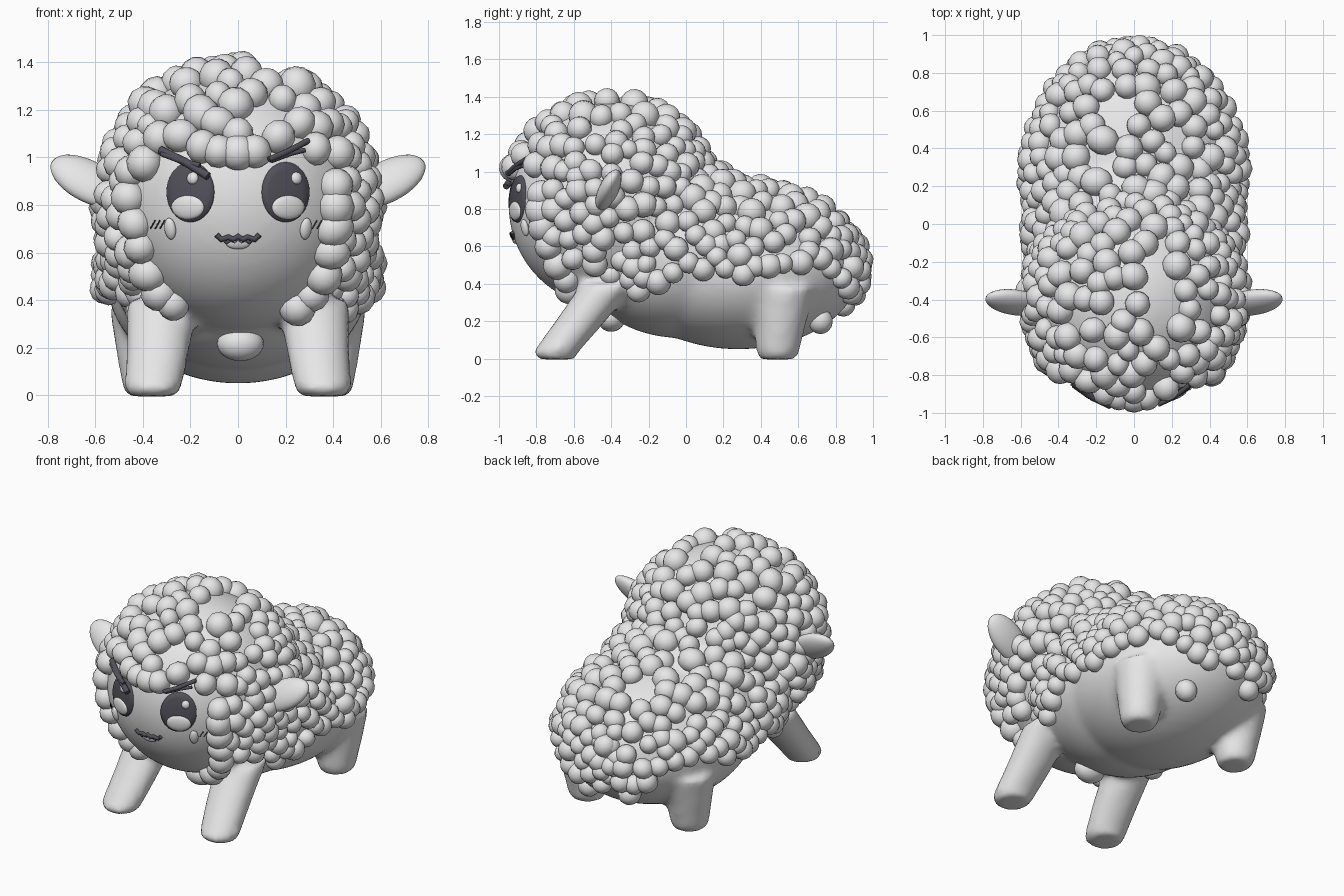
import bpy, bmesh, math, random
from mathutils import Vector, Matrix

if "Cube" in bpy.data.objects:
    bpy.data.objects.remove(bpy.data.objects["Cube"])

random.seed(7)


def material(name, rgb):
    m = bpy.data.materials.new(name)
    m.diffuse_color = (*rgb, 1)
    m.use_nodes = True
    m.node_tree.nodes["Principled BSDF"].inputs["Base Color"].default_value = m.diffuse_color
    return m


PALE = material("pale_grey", (0.8, 0.8, 0.8))
DARK = material("dark_grey", (0.085, 0.08, 0.1))

HEAD = Vector((0, -0.4, 0.82))
HEAD_R = 0.55
# Ellipsoids that make up the animal: centre, radii
BLOBS = [
    (HEAD, Vector((HEAD_R, HEAD_R, HEAD_R))),
    (Vector((0, -0.03, 0.56)), Vector((0.54, 0.56, 0.45))),
    (Vector((0, 0.28, 0.48)), Vector((0.55, 0.65, 0.43))),
]


def link(me, name, mat):
    me.polygons.foreach_set("use_smooth", [True] * len(me.polygons))
    me.materials.append(mat)
    ob = bpy.data.objects.new(name, me)
    bpy.context.collection.objects.link(ob)
    return ob


def finish(bm, name, mat):
    bmesh.ops.recalc_face_normals(bm, faces=bm.faces)
    me = bpy.data.meshes.new(name)
    bm.to_mesh(me)
    bm.free()
    return link(me, name, mat)


def add_ball(bm, c, r, rot=None, u=24, v=16):
    m = Matrix.Translation(c) @ (rot or Matrix()) @ Matrix.Diagonal((*r, 1))
    bmesh.ops.create_uvsphere(bm, u_segments=u, v_segments=v, radius=1, matrix=m)


def ball(name, c, r, mat, rot=None):
    bm = bmesh.new()
    add_ball(bm, Vector(c), r, rot)
    return finish(bm, name, mat)


# One curl shape, stamped many times into a single mesh
bm = bmesh.new()
bmesh.ops.create_uvsphere(bm, u_segments=12, v_segments=8, radius=1)
bm.verts.index_update()
CURL_VERTS = [v.co.copy() for v in bm.verts]
CURL_FACES = [[v.index for v in f.verts] for f in bm.faces]
bm.free()


def curl_cluster(name, curls, mat):
    verts, faces = [], []
    for p, r in curls:
        turn = (Matrix.Rotation(random.uniform(0, 6), 3, 'X')
                @ Matrix.Rotation(random.uniform(0, 6), 3, 'Z')
                @ Matrix.Diagonal((r, r * random.uniform(.9, 1.15), r)))
        base = len(verts)
        verts += [turn @ v + p for v in CURL_VERTS]
        faces += [[base + i for i in f] for f in CURL_FACES]
    me = bpy.data.meshes.new(name)
    me.from_pydata(verts, [], faces)
    return link(me, name, mat)


def on_face(x, z, lift=0.0):
    """Point on the front of the head."""
    r = HEAD_R + lift
    return Vector((x, HEAD.y - math.sqrt(max(r * r - x * x - (z - HEAD.z) ** 2, 0)), z))


def face_rot(x, z):
    """Rotation whose y axis is the head normal and z axis stays upright."""
    n = (on_face(x, z) - HEAD).normalized()
    side = n.cross(Vector((0, 0, 1))).normalized()
    return Matrix((side, n, side.cross(n))).transposed().to_4x4()


def tube(name, pts, radius, mat, lift=0.0):
    """Rounded line laid over the face."""
    cu = bpy.data.curves.new(name, 'CURVE')
    cu.dimensions = '3D'
    cu.bevel_depth = radius
    cu.bevel_resolution = 2
    cu.use_fill_caps = True
    sp = cu.splines.new('POLY')
    sp.points.add(len(pts) - 1)
    for p, (x, z) in zip(sp.points, pts):
        p.co = (*on_face(x, z, lift), 1)
    cu.materials.append(mat)
    bpy.context.collection.objects.link(bpy.data.objects.new(name, cu))


def bridge(bm, lo, hi):
    for i in range(len(lo)):
        j = (i + 1) % len(lo)
        bm.faces.new((lo[i], lo[j], hi[j], hi[i]))


# Skin: head, neck, body and legs fused into one soft form
def add_leg(bm, sections, n=24):
    rings = [[bm.verts.new((x + r * math.cos(i * math.tau / n), y + r * math.sin(i * math.tau / n), z))
              for i in range(n)] for x, y, z, r in sections]
    for lo, hi in zip(rings, rings[1:]):
        bridge(bm, lo, hi)
    bm.faces.new(rings[0][::-1])
    bm.faces.new(rings[-1])


bm = bmesh.new()
for c, r in BLOBS:
    add_ball(bm, c, r, None, 48, 32)
for s in (-1, 1):
    add_leg(bm, [(s * .358, -.69, -.004, .095), (s * .357, -.70, .03, .122),
                 (s * .335, -.565, .2, .135), (s * .32, -.41, .4, .15)])
    add_leg(bm, [(s * .37, .49, -.004, .095), (s * .37, .49, .03, .115),
                 (s * .375, .505, .2, .14), (s * .37, .52, .38, .172)])
skin = finish(bm, "skin_body", PALE)
rm = skin.modifiers.new("fuse", 'REMESH')
rm.mode = 'VOXEL'
rm.voxel_size = 0.025
rm.use_smooth_shade = True
sm = skin.modifiers.new("soften", 'SMOOTH')
sm.factor = 0.5
sm.iterations = 7

# Wool: evenly scattered curls, leaving face, belly and a few patches bare
HEM = [(-1, .44), (-.65, .46), (-.5, .39), (-.3, .34), (-.1, .41), (.1, .44),
       (.3, .43), (.5, .51), (.7, .49), (.85, .34), (1.1, .34)]
BARE = [(.13, -.32, .1, .25), (-.06, .6, .12, .1), (-.14, .36, .08, .07),
        (.22, .42, .06, .09), (.13, -.8, .09, .06)]


def hem(y):
    for (y0, z0), (y1, z1) in zip(HEM, HEM[1:]):
        if y <= y1:
            return z0 + (z1 - z0) * (y - y0) / (y1 - y0)
    return HEM[-1][1]


def wool_allowed(p, k):
    if p.z < hem(p.y):
        return False
    if p.y < -0.4 and (p.x / .42) ** 4 + ((p.z - .68) / .38) ** 4 < 1:
        return False
    if p.y < -0.4 and abs(p.x) < .26 and p.z < .6:
        return False
    if p.z > .75 and any(((p.x - a) / u) ** 2 + ((p.y - b) / v) ** 2 < 1
                         for a, b, u, v in BARE):
        return False
    for i, (c, r) in enumerate(BLOBS):
        if i != k:
            d = p - c
            if (d.x / r.x) ** 2 + (d.y / r.y) ** 2 + (d.z / r.z) ** 2 < .92:
                return False
    return True


curls, cells = [], {}


def place(p, r, gap):
    """Keep a curl only if no other one is nearer than the gap."""
    cx, cy, cz = (math.floor(v * 10) for v in p)
    near = (q for i in (-1, 0, 1) for j in (-1, 0, 1) for l in (-1, 0, 1)
            for q in cells.get((cx + i, cy + j, cz + l), ()))
    if all((p - q).length_squared > gap * gap for q in near):
        cells.setdefault((cx, cy, cz), []).append(p)
        curls.append((p, r))


# Rim of larger curls framing the face
for x, z in ((-.15, 1.045), (-.08, 1.025), (0, 1.02), (.07, 1.025), (.17, 1.085), (.33, 1.13),
             (-.24, 1.09), (-.33, 1.08), (-.45, .94), (-.46, .83), (-.435, .72), (-.41, .62),
             (-.38, .51), (-.33, .43), (-.27, .385), (.42, 1.02), (.41, .88), (.41, .79),
             (.405, .7), (.39, .6), (.36, .5), (.31, .42), (.25, .37)):
    place(on_face(x, z, .01), random.uniform(.07, .08), 0)

for n in range(9000):
    k = n % 3
    c, r = BLOBS[k]
    d = Vector((random.gauss(0, 1), random.gauss(0, 1), random.gauss(0, 1))).normalized()
    p = c + d * r
    if wool_allowed(p, k):
        top = d.z > .6 or (k == 0 and d.y < -.6)
        p += d * .01
        if top:
            place(p, random.uniform(.062, .08), .088)
        else:
            place(p, random.uniform(.056, .07), .074)
curl_cluster("wool_curls", curls, PALE)

# Tail: small knot of curls, plus loose curls on the rump
knot = [(Vector((-.02 + .11 * math.cos(a), .89, .5 + .11 * math.sin(a))), .06)
        for a in (i * math.tau / 9 for i in range(9))]
knot += [(Vector(c), .065) for c in ((-.02, .93, .5), (.2, .72, .2), (-.18, .84, .29))]
curl_cluster("tail", knot, PALE)

# Chest tuft
ball("chest_tuft", (.01, -.4, .218), (.098, .075, .074), PALE)

for s, side in ((-1, "left"), (1, "right")):
    # Ears
    tilt = (Matrix.Rotation(s * .2, 4, 'Z') @ Matrix.Rotation(-s * .5, 4, 'Y')
            @ Matrix.Rotation(-.6, 4, 'X'))
    ball(side + "_ear", (s * .63, -.415, .9), (.175, .052, .095), PALE, tilt)

    # Eyes: thin dark disc wrapped over the face
    bm = bmesh.new()
    rings = [[bm.verts.new(on_face(s * .2 + .102 * t * math.cos(a), .854 + .128 * t * math.sin(a), h))
              for a in (i * math.tau / 32 for i in range(32))]
             for t, h in ((.05, .009), (.35, .009), (.7, .009), (.95, .009), (1, -.006))]
    for lo, hi in zip(rings, rings[1:]):
        bridge(bm, hi, lo)
    bm.faces.new(rings[0])
    finish(bm, side + "_eye", DARK)

    # Eye glints and cheeks
    gx = .2 * s + (.045 if s > 0 else .01)
    for name, x, z, rx, rz in (("_eye_glint", gx, .912, .025, .026),
                               ("_eye_lower_glint", s * .211, .79, .074, .05),
                               ("_cheek", s * .285, .7, .026, .046)):
        ball(side + name, on_face(x, z, .006), (rx, .018, rz), PALE, face_rot(x, z))

    # Blush strokes
    for i in range(3):
        x = s * .32 + i * s * .02
        tube(side + "_blush", [(x - .008, .7), (x + .012, .735)], .003, DARK, .003)

# Brows: a heavy lower one and a thinner raised one
tube("left_brow", [(-.325, 1.03), (-.22, .98), (-.125, .92)], .018, DARK, .035)
tube("left_brow_upper", [(-.32, 1.015), (-.24, .985), (-.16, .965)], .012, DARK, .04)
tube("right_brow", [(.13, .99), (.21, 1.025), (.295, 1.07)], .013, DARK, .045)
tube("right_brow_lower", [(.14, .985), (.22, 1.015), (.28, 1.03)], .01, DARK, .04)

# Mouth: wavy dark line above a small lip
wave = [(-.09, .675), (-.07, .655), (-.04, .665), (-.02, .655), (0, .668),
        (.02, .655), (.04, .665), (.07, .655), (.09, .675)]
tube("mouth", wave, .012, DARK, .004)
tube("mouth_edge", [(x * .7, z - .013) for x, z in wave], .008, DARK, .004)
ball("lower_lip", on_face(0, .638), (.05, .012, .025), PALE, face_rot(0, .638))
